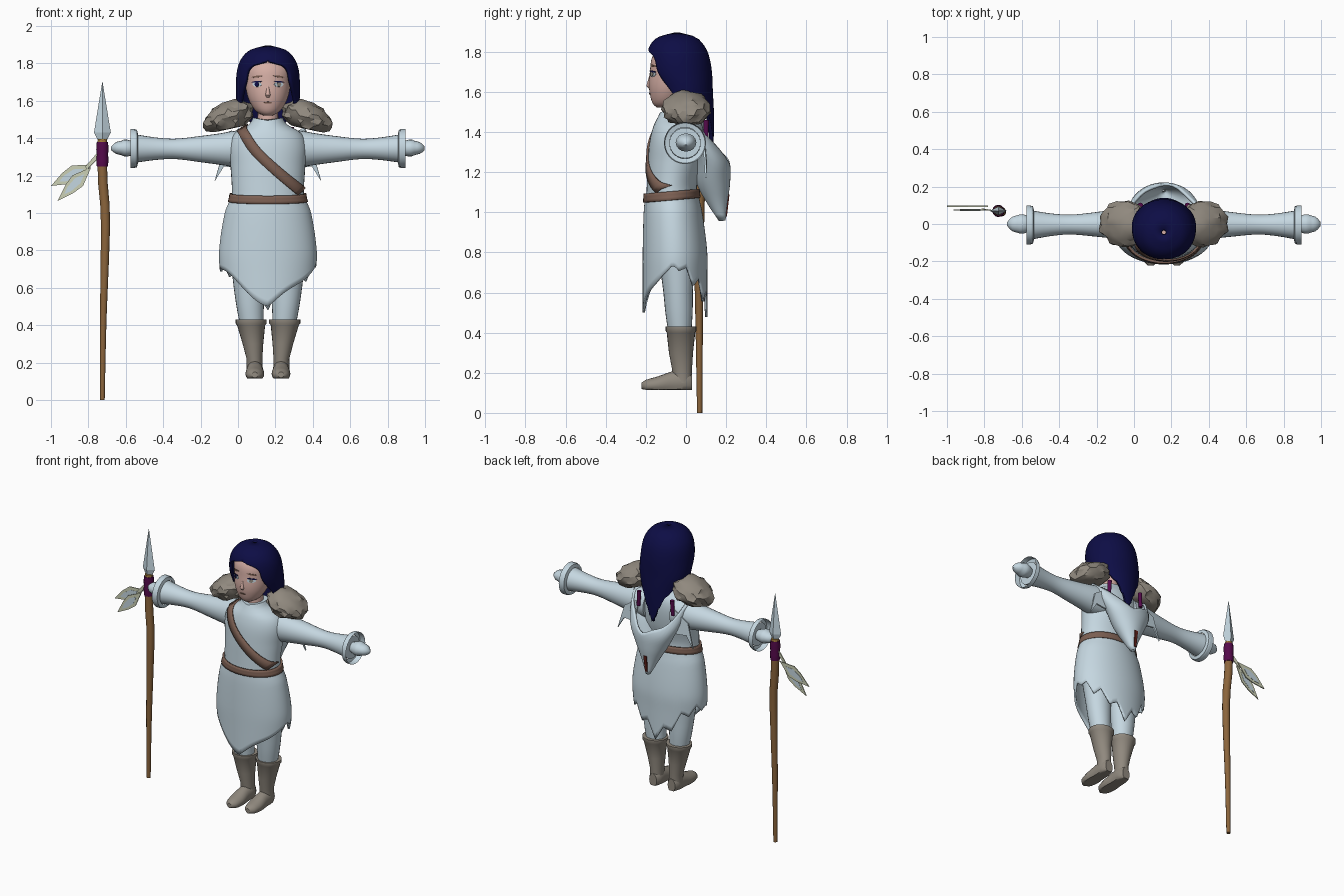
import bpy, bmesh, math, random
from math import sin, cos, pi
from mathutils import Vector, noise

if "Cube" in bpy.data.objects:
    bpy.data.objects.remove(bpy.data.objects["Cube"])
random.seed(4)
CX = 0.16  # the figure's centre line


def material(name, *rgb):
    m = bpy.data.materials.new(name)
    m.use_nodes = True
    m.diffuse_color = (*rgb, 1)
    m.node_tree.nodes["Principled BSDF"].inputs["Base Color"].default_value = (*rgb, 1)
    return m


cloth = material("pale cloth", .56, .68, .75)
navy = material("navy hair", .004, .004, .06)
skin = material("skin", .66, .42, .37)
fur = material("grey fur", .28, .25, .21)
leather = material("brown leather", .20, .115, .085)
wood = material("wood", .26, .13, .045)
purple = material("purple wrap", .09, .003, .07)
feather = material("feather", .60, .63, .46)
red = material("dark red", .12, .015, .01)
gold = material("gold", .36, .2, .04)


def finish(name, bm, mat, thick=0, smooth=45):
    me = bpy.data.meshes.new(name)
    bmesh.ops.remove_doubles(bm, verts=bm.verts, dist=.0004)
    bmesh.ops.recalc_face_normals(bm, faces=bm.faces)
    bm.to_mesh(me)
    bm.free()
    me.materials.append(mat)
    ob = bpy.data.objects.new(name, me)
    bpy.context.collection.objects.link(ob)
    if thick:
        mod = ob.modifiers.new("thickness", "SOLIDIFY")
        mod.thickness, mod.offset = thick, 0
    if smooth:
        bpy.ops.object.select_all(action="DESELECT")
        ob.select_set(True)
        bpy.context.view_layer.objects.active = ob
        bpy.ops.object.shade_smooth_by_angle(angle=math.radians(smooth))
    return ob


def curve_at(rows, t):
    """Smooth interpolation of rows keyed by their first value."""
    t = min(max(t, rows[0][0]), rows[-1][0])
    i = next(k for k in range(len(rows) - 1) if t <= rows[k + 1][0])
    p, q = rows[i], rows[i + 1]
    o, r = rows[max(i - 1, 0)], rows[min(i + 2, len(rows) - 1)]
    h = q[0] - p[0]
    f = (t - p[0]) / h
    out = []
    for k in range(1, len(p)):
        m0 = (q[k] - o[k]) / (q[0] - o[0]) * h
        m1 = (r[k] - p[k]) / (r[0] - p[0]) * h
        out.append((2*f**3 - 3*f*f + 1)*p[k] + (f**3 - 2*f*f + f)*m0
                   + (3*f*f - 2*f**3)*q[k] + (f**3 - f*f)*m1)
    return out


def point(rows, t, phi, side=1, axis="z", grow=0):
    a, b, ra, rb = curve_at(rows, t)
    a, b = a + (ra + grow) * sin(phi), b - (rb + grow) * cos(phi)
    x, y, z = {"z": (a, b, t), "x": (t, a, b), "y": (a, t, b)}[axis]
    return Vector((CX + side * x, y, z))


def loft(name, mat, rows, lo=None, hi=None, arc=None, nu=32, nv=0, side=1, axis="z",
         cap=True, thick=0, grow=0, floor=0, smooth=45):
    """Skin elliptical sections; lo and hi shape the ends, arc opens the front."""
    bm = bmesh.new()
    grid = []
    for j in range((nv or len(rows) - 1) + 1):
        ring = []
        for i in range(nu + (1 if arc else 0)):
            phi = 2 * pi * i / nu
            t0 = lo(phi) if lo else rows[0][0]
            t1 = hi(phi) if hi else rows[-1][0]
            t = t0 + (t1 - t0) * j / nv if nv else rows[j][0]
            if arc:
                gap = max(0, arc(t))
                phi = gap + (2 * pi - 2 * gap) * i / nu
            co = point(rows, t, phi, side, axis, grow)
            co.z = max(co.z, floor)
            ring.append(bm.verts.new(co))
        grid.append(ring)
    for r0, r1 in zip(grid, grid[1:]):
        for i in range(nu):
            k = (i + 1) % len(r0)
            bm.faces.new((r0[i], r0[k], r1[k], r1[i]))
    if cap:
        bm.faces.new(grid[0])
        bm.faces.new(grid[-1])
    return finish(name, bm, mat, thick, smooth)


def plate(name, mat, pts, thick=.006):
    bm = bmesh.new()
    bm.faces.new([bm.verts.new(p) for p in pts])
    return finish(name, bm, mat, thick, 0)


def jag(phi, n):
    return abs((phi * n / (2 * pi)) % 1 - .5) * 2


# Torso, skirt with ragged hem, belt
body = [(.48, 0, -.055, .225, .155), (.68, 0, -.055, .25, .155), (.8, 0, -.055, .255, .155),
        (1, 0, -.065, .225, .14), (1.08, 0, -.07, .195, .128), (1.14, 0, -.07, .193, .125),
        (1.25, 0, -.055, .2, .135), (1.36, 0, -.045, .205, .135), (1.43, 0, -.04, .175, .122),
        (1.475, 0, -.04, .1, .1), (1.51, 0, -.045, .08, .078)]
loft("tunic_top", cloth, body, lo=lambda p: 1.05, nu=40, nv=26,
     hi=lambda p: 1.495 + .015 * abs(sin(p)))


def hem(phi):
    back = max(0, -cos(phi) + .35)
    return .5 + .21 * abs(sin(phi)) ** 1.2 + .07 * min(1, back) * (jag(phi, 13) - .3) + .012 * sin(5 * phi)


loft("skirt", cloth, body, lo=hem, hi=lambda p: 1.09, nu=78, nv=16, cap=False, thick=.012)
loft("belt", leather, body, lo=lambda p: 1.06 - .012 * cos(p), hi=lambda p: 1.104 - .012 * cos(p),
     nu=40, nv=3, cap=False, thick=.012, grow=.008)

# Diagonal strap following the chest
path = [(0, -.14, 1.455), (.3, -.07, 1.34), (.6, .037, 1.233), (1, .175, 1.115)]
bm = bmesh.new()
edges = []
for j in range(21):
    x, z = curve_at(path, j / 20)
    pair = []
    for w in (-.019, 0, .019):
        rx = curve_at(body, z + w)[2]
        phi = math.asin(max(-1, min(1, (x + w) / rx)))
        pair.append(bm.verts.new(point(body, z + w, phi, grow=.006)))
    edges.append(pair)
for a, b in zip(edges, edges[1:]):
    for k in (0, 1):
        bm.faces.new((a[k], a[k + 1], b[k + 1], b[k]))
finish("chest_strap", bm, leather, .01)

# Head and neck
head = [(1.522, 0, -.115, .025, .03), (1.54, 0, -.1, .06, .065), (1.59, 0, -.085, .095, .095),
        (1.64, 0, -.07, .113, .115), (1.7, 0, -.06, .12, .12), (1.77, 0, -.06, .12, .11),
        (1.83, 0, -.055, .08, .08)]
loft("head", skin, head, nu=40, nv=24)
loft("neck", skin, [(1.45, 0, -.05, .06, .06), (1.6, 0, -.05, .05, .05)], nu=20)


def face_spot(name, mat, x, z, w, h, lift, tilt=0):
    pts = []
    for i in range(14):
        a = 2 * pi * i / 14
        px, pz = x + w * cos(a), z + h * sin(a) + tilt * w * cos(a)
        rx = curve_at(head, pz)[2]
        pts.append(point(head, pz, math.asin(px / rx), grow=lift))
    plate(name, mat, pts, .003)


for side, word, iris in ((1, "left", fur), (-1, "right", navy)):
    face_spot(word + "_eye", cloth, side * .057, 1.688, .024, .013, .002)
    face_spot(word + "_iris", iris, side * .057, 1.688, .011, .011, .005)
    face_spot(word + "_lash", navy, side * .058, 1.702, .026, .004, .005, -.1 * side)
    face_spot(word + "_brow", leather, side * .057, 1.73, .029, .005, .003, -.15 * side)
face_spot("mouth", leather, 0, 1.59, .022, .005, .002)
loft("nose", skin, [(1.618, 0, -.18, .008, .008), (1.63, 0, -.179, .015, .019),
                    (1.65, 0, -.178, .011, .014), (1.69, 0, -.174, .005, .006)], nu=12)

# Parted hair falling down the back
hair = [(1.28, 0, .04, .07, .085), (1.4, 0, .03, .115, .1), (1.5, 0, 0, .14, .13),
        (1.6, 0, -.005, .16, .13), (1.7, 0, -.03, .162, .15), (1.78, 0, -.04, .152, .145),
        (1.83, 0, -.045, .128, .125), (1.867, 0, -.045, .085, .085), (1.887, 0, -.045, .012, .012)]
opening = [(1.28, 2.1), (1.45, 1.8), (1.55, 1.3), (1.62, 1), (1.7, .8), (1.76, .72),
           (1.79, .5), (1.812, 0), (1.9, 0)]
loft("hair", navy, hair, lo=lambda p: 1.29 + min(.22, .4 * cos(p / 2) ** 2) + .025 * jag(p, 14),
     arc=lambda z: curve_at(opening, z)[0], nu=56, nv=36, cap=False, thick=.018)

# Hood hanging behind, open at the top
hood = [(.96, 0, .18, .008, .01), (1.05, 0, .155, .05, .045), (1.15, 0, .135, .105, .078),
        (1.25, 0, .125, .155, .085), (1.34, 0, .085, .185, .075), (1.45, 0, .03, .2, .075)]
loft("hood", cloth, hood, nu=40, nv=14, cap=False, thick=.014,
     hi=lambda p: 1.44 - .19 * max(0, -cos(p)) ** 1.5 + .012 * sin(6 * p))
plate("hood_trim", red, [(CX - .012, .213, 1.09), (CX + .012, .213, 1.09),
                         (CX + .008, .2, .98), (CX - .008, .2, .98)], .008)

# Mirrored limbs and shoulder furs
sleeve = [(.1, 0, 1.345, .095, .1), (.19, 0, 1.343, .088, .095), (.25, 0, 1.342, .08, .085),
          (.36, -.002, 1.342, .066, .07), (.5, -.003, 1.343, .053, .054),
          (.6, -.004, 1.344, .06, .06), (.71, -.005, 1.345, .078, .076)]
cuff = [(.695, -.005, 1.345, .078, .078), (.7, -.005, 1.345, .1, .1), (.728, -.005, 1.345, .104, .104),
        (.735, -.005, 1.345, .094, .094), (.728, -.005, 1.345, .07, .07), (.71, -.005, 1.345, .05, .05)]
hand = [(.7, 0, 1.345, .03, .03), (.74, 0, 1.347, .048, .042), (.765, 0, 1.348, .052, .046),
        (.785, 0, 1.348, .046, .038), (.815, 0, 1.348, .036, .03), (.838, 0, 1.346, .01, .01)]
trouser = [(.38, .085, -.03, .06, .055), (.5, .095, -.035, .073, .068),
           (.62, .1, -.04, .085, .075), (.85, .11, -.05, .1, .1)]
shaft = [(.15, .072, -.018, .043, .045), (.22, .072, -.02, .042, .05), (.3, .08, -.025, .055, .06),
         (.4, .09, -.025, .075, .071), (.41, .09, -.025, .083, .077), (.43, .09, -.025, .083, .077)]
foot = [(-.222, .07, .135, .015, .016), (-.205, .07, .135, .036, .028), (-.14, .07, .14, .05, .042),
        (-.07, .07, .15, .045, .056), (0, .07, .155, .043, .06), (.03, .07, .15, .028, .045)]
for side, word in ((1, "left_"), (-1, "right_")):
    loft(word + "sleeve", cloth, sleeve, nu=24, nv=18, side=side, axis="x")
    loft(word + "cuff", cloth, cuff, nu=28, side=side, axis="x", cap=False)
    loft(word + "hand", cloth, hand, nu=16, nv=10, side=side, axis="x")
    loft(word + "trouser", cloth, trouser, nu=24, nv=10, side=side)
    loft(word + "boot_shaft", fur, shaft, nu=24, side=side)
    loft(word + "boot_foot", fur, foot, nu=20, nv=12, side=side, axis="y", floor=.115)
    loft(word + "hair_bead", purple, [(1.36, .13, .1, .012, .012), (1.46, .125, .1, .014, .014)],
         nu=10, side=side)
    # Pointed cape corner behind the arm
    plate(word + "cape_point", cloth, [(CX + side * x, y, z) for x, y, z in
          ((.13, .09, 1.4), (.24, .09, 1.33), (.285, .1, 1.17), (.235, .1, 1.25), (.16, .1, 1.24))], .01)
    bm = bmesh.new()
    bmesh.ops.create_icosphere(bm, subdivisions=3, radius=1)
    for v in bm.verts:
        d = v.co.normalized()
        p = d * (1 + .2 * noise.noise(d * 2.6) + random.uniform(-.025, .03))
        x, y, z = p.x * .13, p.y * .12, max(p.z, -.75) * .085
        v.co = (CX + side * (.21 + x), y, 1.512 + z - .22 * x)
    finish(word + "shoulder_fur", bm, fur, smooth=28)

# Spear: crooked shaft, wrap, ring and blade
SX = -.885
loft("spear_shaft", wood, [(0, SX, .068, .013, .013), (.4, SX + .004, .066, .018, .018),
     (.8, SX + .014, .064, .024, .024), (1, SX + .016, .066, .026, .026),
     (1.2, SX, .07, .027, .027), (1.39, SX, .07, .025, .025)], nu=10, nv=12)
loft("spear_wrap", purple, [(1.25, SX, .07, .03, .03), (1.29, SX, .07, .033, .033),
     (1.31, SX, .07, .03, .03), (1.34, SX, .07, .033, .033), (1.38, SX, .07, .03, .03)], nu=12)
loft("spear_ring", gold, [(1.378, SX, .07, .026, .026), (1.395, SX, .07, .024, .024)], nu=12)
loft("spear_blade", cloth, [(1.385, SX, .07, .022, .016), (1.43, SX, .07, .045, .024),
     (1.56, SX, .07, .024, .014), (1.7, SX, .07, .001, .001)], nu=4, smooth=0)

# Two feathers hung from a cord
plate("feather_cord", feather, [(-.745, .07, 1.33), (-.75, .07, 1.29), (-.81, .08, 1.23), (-.815, .08, 1.25)])
for name, base, tip, width, y in (("upper_feather", (-.78, 1.26), (-1, 1.145), .045, .095),
                                  ("lower_feather", (-.785, 1.245), (-.965, 1.065), .04, .075)):
    b, t = Vector(base), Vector(tip)
    n = Vector((-(t - b).y, (t - b).x)).normalized()
    for part, mat, k, thick in (("", feather, 1, .006), ("_centre", cloth, .5, .009)):
        s = b + (t - b) * (.0 if k == 1 else .2)
        e = b + (t - b) * (1 if k == 1 else .8)
        outline = [s, b.lerp(t, .4) + n * width * k, b.lerp(t, .65) + n * width * .75 * k, e,
                   b.lerp(t, .65) - n * width * .75 * k, b.lerp(t, .4) - n * width * k]
        plate(name + part, mat, [(p.x, y, p.y) for p in outline], thick)
